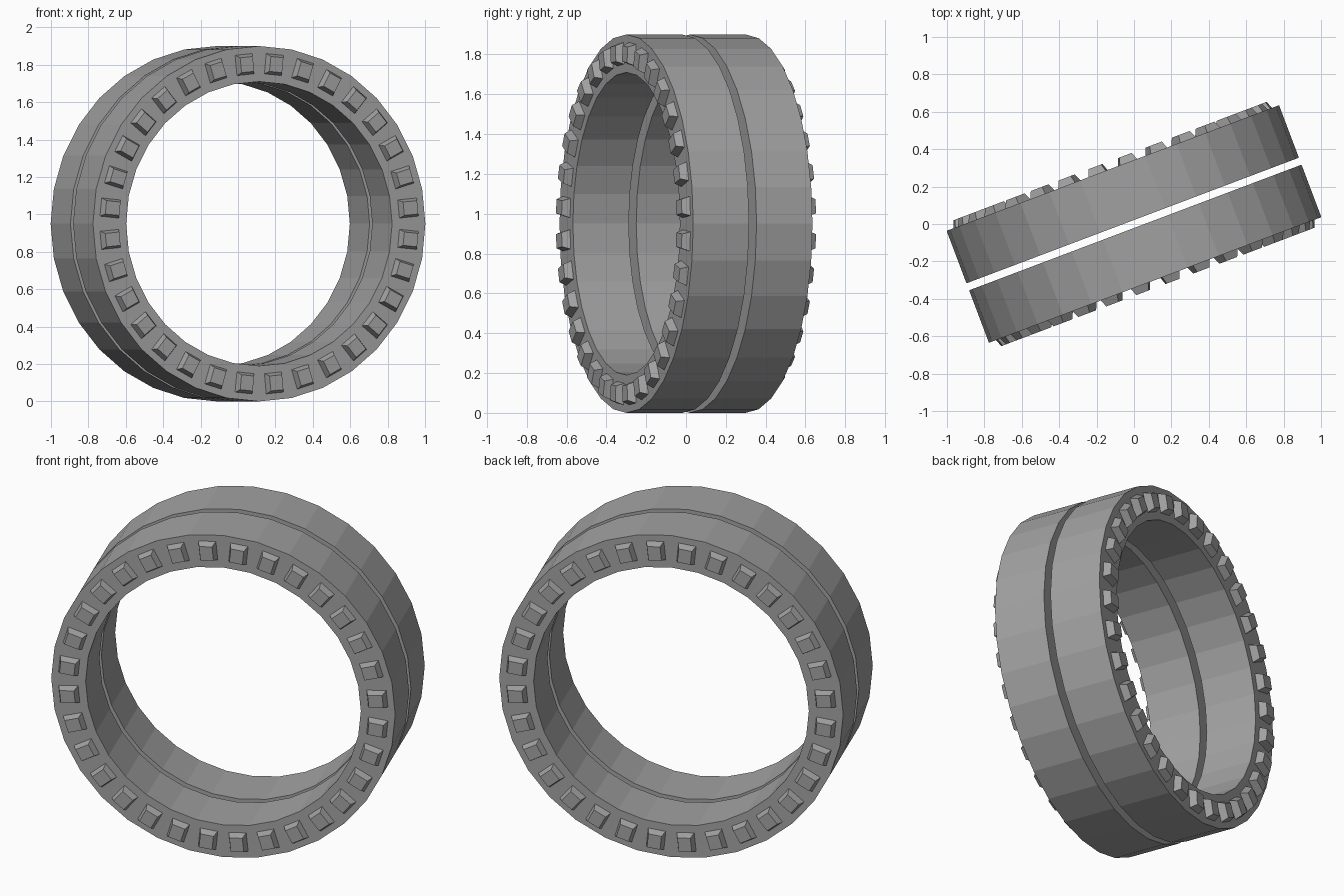
import bpy, bmesh
from math import sin, cos, pi, radians
from mathutils import Matrix, Vector

cube = bpy.data.objects.get("Cube")
if cube:
    bpy.data.objects.remove(cube, do_unlink=True)

SIDES = 32
OUTER, INNER = 0.95, 0.76
NEAR, FAR = 0.02, 0.32          # ring faces, measured from the middle gap
TURN = Matrix.Translation((0, 0, OUTER)) @ Matrix.Rotation(radians(20.7), 4, 'Z')

grey = bpy.data.materials.new("mid grey")
grey.use_nodes = True
colour = (0.36, 0.36, 0.36, 1)
grey.diffuse_color = colour
grey.node_tree.nodes["Principled BSDF"].inputs["Base Color"].default_value = colour


def point(radius, angle, depth):
    return Vector((radius * cos(angle), depth, radius * sin(angle)))


def finish(name, bm):
    bmesh.ops.recalc_face_normals(bm, faces=bm.faces)
    mesh = bpy.data.meshes.new(name)
    bm.to_mesh(mesh)
    bm.free()
    mesh.materials.append(grey)
    obj = bpy.data.objects.new(name, mesh)
    obj.matrix_world = TURN
    bpy.context.collection.objects.link(obj)


def ring(name, side):
    # Rectangular section swept round the axis
    bm = bmesh.new()
    section = [(INNER, NEAR), (OUTER, NEAR), (OUTER, FAR), (INNER, FAR)]
    loops = [[bm.verts.new(point(r, 2 * pi * i / SIDES, side * d)) for r, d in section]
             for i in range(SIDES)]
    for i in range(SIDES):
        a, b = loops[i - 1], loops[i]
        for k in range(4):
            bm.faces.new((a[k - 1], a[k], b[k], b[k - 1]))
    finish(name, bm)


def teeth(name, side):
    # Tapered blocks standing on the outer face
    bm = bmesh.new()
    corners = [(-1, -1), (1, -1), (1, 1), (-1, 1)]
    for i in range(SIDES):
        spin = Matrix.Rotation(2 * pi * (i + 0.5) / SIDES, 4, 'Y')
        base = [bm.verts.new(spin @ Vector((0.855 + 0.058 * u, side * (FAR - 0.01), 0.052 * v)))
                for u, v in corners]
        top = [bm.verts.new(spin @ Vector((0.855 + 0.04 * u, side * (FAR + 0.04), 0.036 * v)))
               for u, v in corners]
        bm.faces.new(base)
        bm.faces.new(top)
        for k in range(4):
            bm.faces.new((base[k - 1], base[k], top[k], top[k - 1]))
    finish(name, bm)


for label, side in (("front", -1), ("back", 1)):
    ring(label + "_ring", side)
    teeth(label + "_teeth", side)
